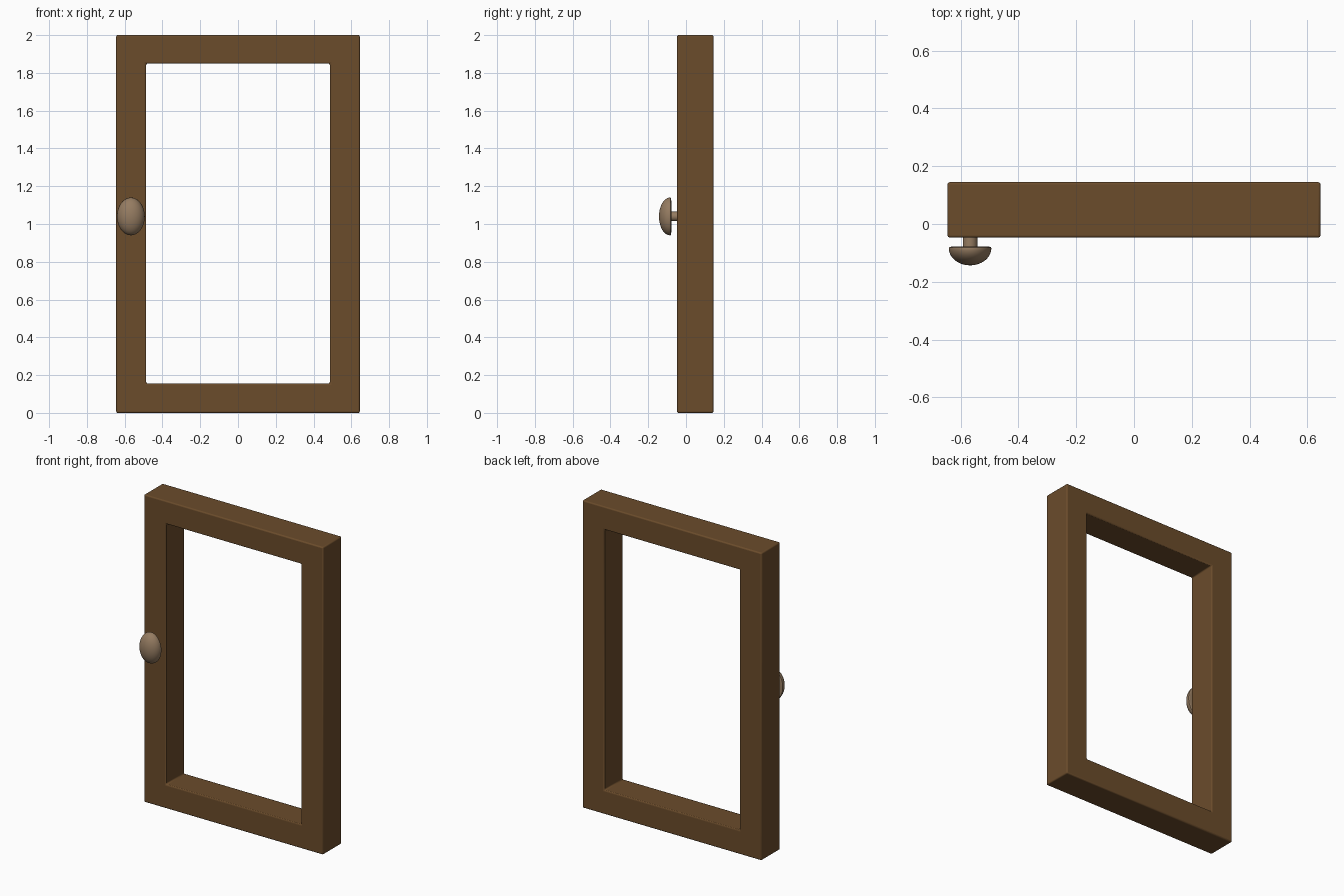
import bpy, bmesh, math

if "Cube" in bpy.data.objects:
    bpy.data.objects.remove(bpy.data.objects["Cube"])


def material(name, color):
    m = bpy.data.materials.new(name)
    m.diffuse_color = color
    m.use_nodes = True
    m.node_tree.nodes["Principled BSDF"].inputs["Base Color"].default_value = m.diffuse_color
    return m


def finish(name, bm, mat):
    bmesh.ops.recalc_face_normals(bm, faces=bm.faces)
    mesh = bpy.data.meshes.new(name)
    bm.to_mesh(mesh)
    bm.free()
    mesh.materials.append(mat)
    ob = bpy.data.objects.new(name, mesh)
    bpy.context.collection.objects.link(ob)
    bpy.context.view_layer.objects.active = ob
    ob.select_set(True)
    bpy.ops.object.shade_smooth_by_angle(angle=math.radians(40))
    ob.select_set(False)
    return ob


def lathe(name, profile, center, scale_z, mat, steps=48):
    """Surface around the y axis from (radius, y) points, stretched in z."""
    bm = bmesh.new()
    vs = [bm.verts.new((r, y, 0)) for r, y in profile]
    es = [bm.edges.new(p) for p in zip(vs, vs[1:])]
    bmesh.ops.spin(bm, geom=vs + es, cent=(0, 0, 0), axis=(0, 1, 0),
                   angle=math.tau, steps=steps)
    bmesh.ops.remove_doubles(bm, verts=bm.verts, dist=1e-5)
    for v in bm.verts:
        v.co = (v.co.x + center[0], v.co.y, v.co.z * scale_z + center[1])
    return finish(name, bm, mat)


wood = material("dark_wood", (0.147, 0.072, 0.024, 1))
pale = material("knob_wood", (0.30, 0.20, 0.12, 1))

# Rectangular frame: outer and inner loops, front and back
Y0, Y1 = -0.047, 0.145
bm = bmesh.new()


def loop(x0, x1, z0, z1, y):
    return [bm.verts.new((x, y, z))
            for x, z in ((x0, z0), (x1, z0), (x1, z1), (x0, z1))]


outer = [loop(-0.645, 0.645, 0, 2, y) for y in (Y0, Y1)]
inner = [loop(-0.486, 0.486, 0.156, 1.85, y) for y in (Y0, Y1)]
pairs = [(outer[0], inner[0]), (outer[1], inner[1]), outer, inner]
for a, b in pairs:
    for i in range(4):
        j = (i + 1) % 4
        bm.faces.new((a[i], a[j], b[j], b[i]))
frame = finish("frame", bm, wood)
bev = frame.modifiers.new("rounded_edges", 'BEVEL')
bev.width = 0.008
bev.segments = 3
bev.limit_method = 'ANGLE'

# Oval half-dome knob with a rounded rim
CENTER = (-0.567, 1.04)
dome = [(0.0735 * math.cos(t), -0.084 - 0.059 * math.sin(t))
        for t in (math.pi / 2 * i / 12 for i in range(12))]
back = [(0, -0.081), (0.062, -0.078), (0.069, -0.079), (0.0725, -0.081)]
lathe("knob", back + dome + [(0, -0.143)], CENTER, 1.36, pale)

# Round stem joining the knob to the frame
lathe("knob_stem", [(0, -0.085), (0.025, -0.085), (0.025, -0.04), (0, -0.04)],
      CENTER, 1.0, pale, 32)
